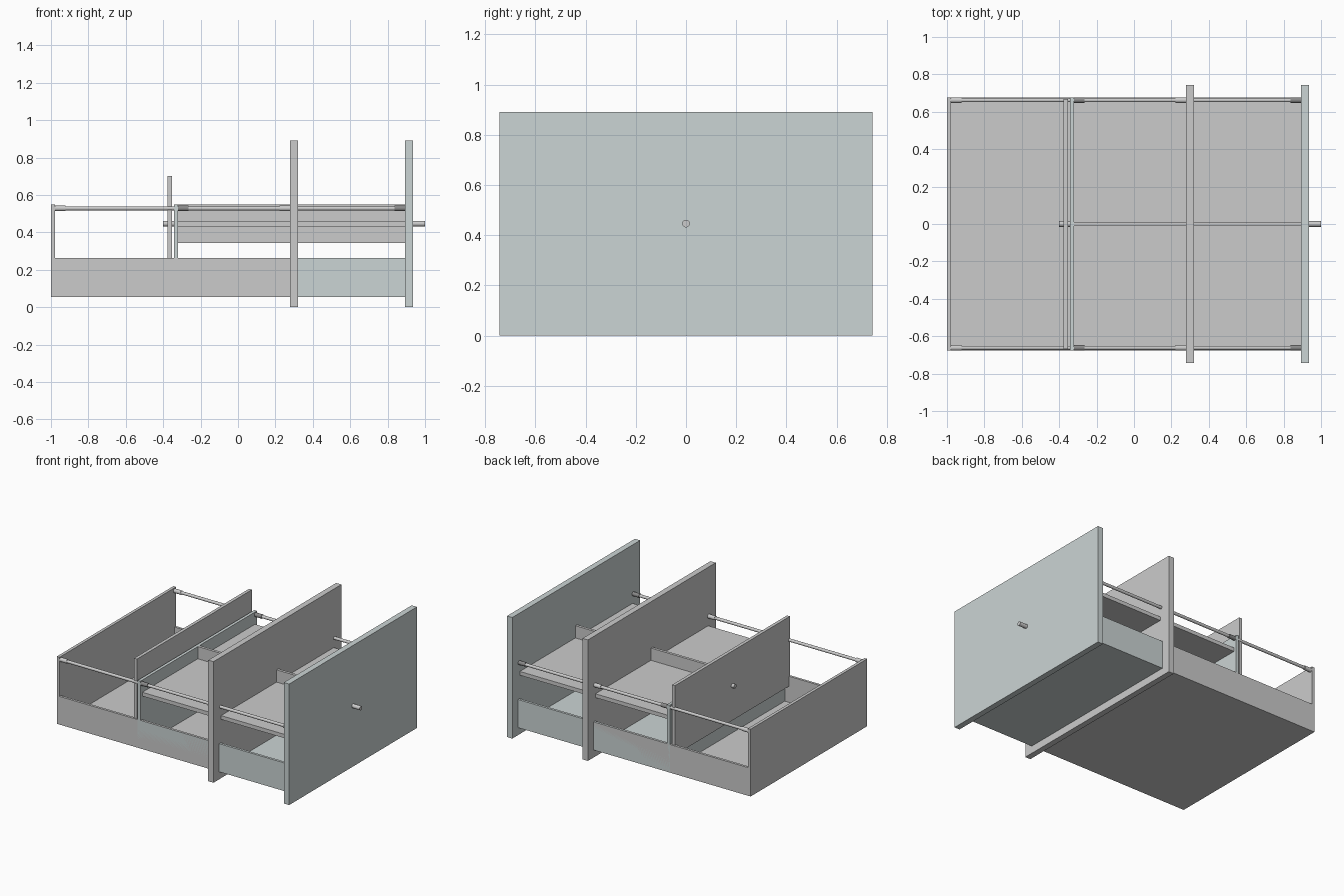
import bpy
from math import radians

if "Cube" in bpy.data.objects:
    bpy.data.objects.remove(bpy.data.objects["Cube"])

tint = bpy.data.materials.new("tinted_steel")
tint.diffuse_color = (0.60, 0.66, 0.66, 1)
tint.use_nodes = True
tint.node_tree.nodes["Principled BSDF"].inputs["Base Color"].default_value = tint.diffuse_color
dark = bpy.data.materials.new("dark_collar")
dark.diffuse_color = (0.25, 0.25, 0.25, 1)
dark.use_nodes = True
dark.node_tree.nodes["Principled BSDF"].inputs["Base Color"].default_value = dark.diffuse_color


def box(name, x, y, z, mat=None):
    """Axis-aligned box from (min, max) ranges."""
    bpy.ops.mesh.primitive_cube_add(
        size=1, location=[(r[0] + r[1]) / 2 for r in (x, y, z)])
    ob = bpy.context.object
    ob.name = name
    ob.scale = [r[1] - r[0] for r in (x, y, z)]
    bpy.ops.object.transform_apply(location=False, rotation=False, scale=True)
    if mat:
        ob.data.materials.append(mat)
    return ob


def rod(name, x0, x1, y, z, r, mat=None):
    """Round bar running along x."""
    bpy.ops.mesh.primitive_cylinder_add(
        vertices=24, radius=r, depth=x1 - x0,
        location=((x0 + x1) / 2, y, z), rotation=(0, radians(90), 0))
    ob = bpy.context.object
    ob.name = name
    bpy.ops.object.shade_smooth_by_angle()
    if mat:
        ob.data.materials.append(mat)
    return ob


def drawer(name, x_back, x_front, mat, collar_mat):
    """Drawer tray with tall front, back panel and hanging-file rails."""
    t, w = 0.022, 0.677
    inner = x_back + t
    box(name + "_front", (x_front, x_front + 0.043), (-0.743, 0.743), (0, 0.89), mat)
    box(name + "_back", (x_back, inner), (-w, w), (0.055, 0.55), mat)
    box(name + "_floor", (x_back, x_front), (-w, w), (0.055, 0.07), mat)
    for side, s in (("left", 1), ("right", -1)):
        y = sorted((s * w, s * (w - 0.018)))
        box(f"{name}_{side}_wall", (x_back, x_front), y, (0.055, 0.262), mat)
        # rail with a thicker collar at each end
        ry, rz = s * 0.662, 0.528
        rod(f"{name}_{side}_rail", inner, x_front, ry, rz, 0.011)
        rod(f"{name}_{side}_back_collar", inner, inner + 0.055, ry, rz, 0.015, collar_mat)
        rod(f"{name}_{side}_front_collar", x_front - 0.055, x_front, ry, rz, 0.015, collar_mat)


# two overlapping drawers
drawer("rear_drawer", -1.0, 0.278, None, None)
drawer("front_drawer", -0.342, 0.893, tint, dark)

# follower plate, carrying rod, shelf and centre rib
box("follower_plate", (-0.378, -0.354), (-0.668, 0.668), (0.19, 0.70))
rod("follower_rod", -0.40, 1.0, 0, 0.446, 0.015)
box("shelf", (-0.32, 0.893), (-0.655, 0.655), (0.432, 0.46))
box("centre_rib", (-0.32, 0.935), (-0.01, 0.01), (0.342, 0.55))
